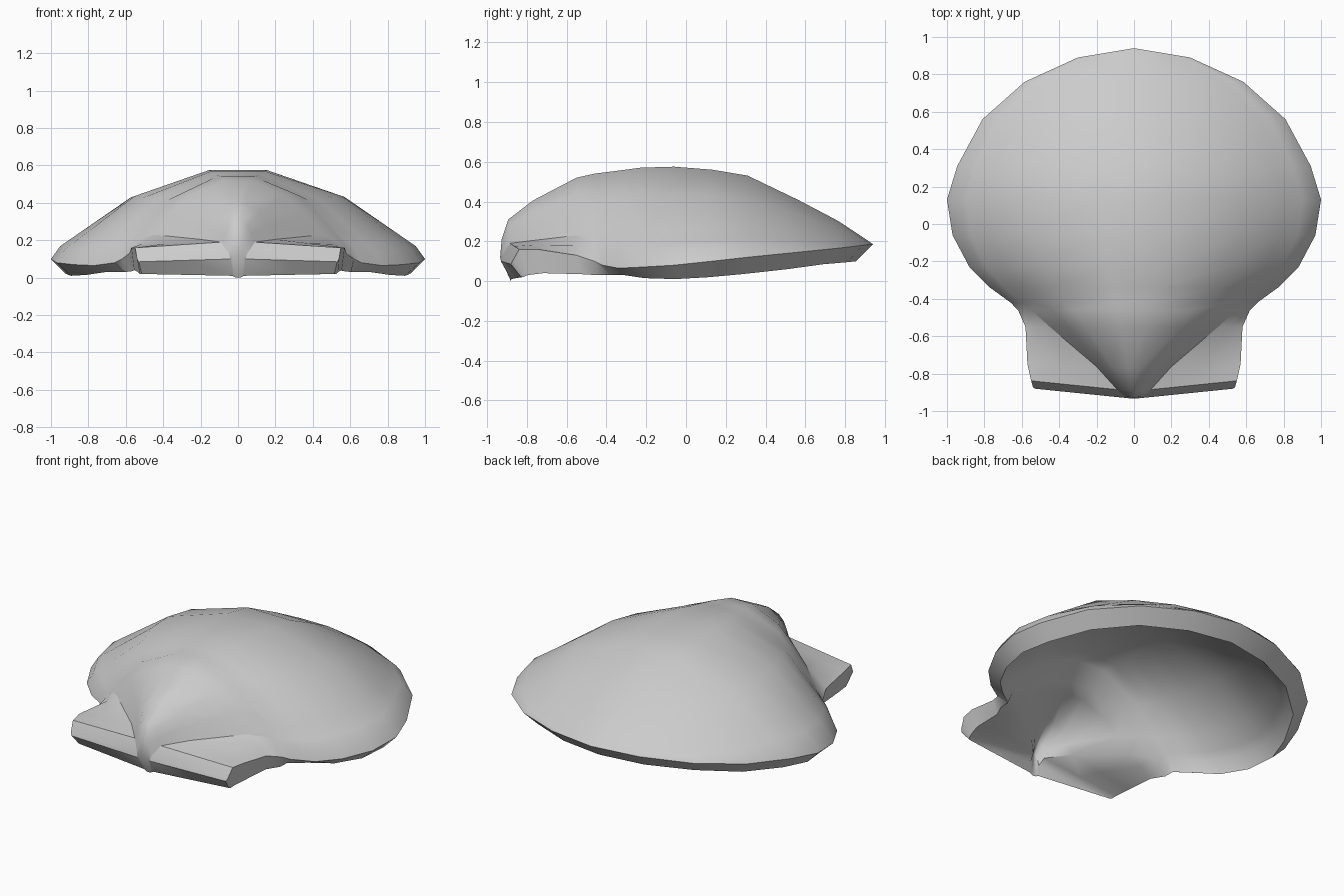
import bpy, bmesh, math

cube = bpy.data.objects.get("Cube")
if cube:
    bpy.data.objects.remove(cube)

# Stations from hinge to fan edge:
# y, outline half width, rim height, lower lip height, crown height, dome half width, seam height
EARS = [
    (-.907, .53, .085, .02, .12, .04, .10),
    (-.90, .54, .10, .02, .21, .05, .13),
    (-.867, .55, .16, .03, .31, .09, .19),
    (-.76, .57, .16, .04, .405, .20, .205),
    (-.55, .58, .13, .035, .52, .45, .23),
    (-.46, .62, .10, .03, .54, .55, .20),
]
FAN = [
    (-.42, .66, .08, .03, .545),
    (-.34, .77, .065, .03, .555),
    (-.23, .88, .07, .015, .57),
    (-.06, .97, .08, .01, .575),
    (.13, 1.0, .10, .02, .56),
    (.31, .945, .12, .035, .53),
    (.56, .81, .145, .06, .41),
    (.76, .585, .165, .085, .305),
    (.89, .30, .18, .095, .22),
    (.94, 0, .185, .10, .185),
]
BODY_COLUMNS = [.16, .57, .8, 1]
FAN_COLUMNS = [.16, .57, .8, .9, .95, 1]
DOME = [(0, 1), (.16, 1), (.57, .72), (.95, .15), (1, 0)]


def dome(u):
    for (a, fa), (b, fb) in zip(DOME, DOME[1:]):
        if u <= b:
            return fa + (fb - fa) * (u - a) / (b - a)


def ear_half(station, inner):
    y, width, rim, lip, crown, body, seam = station
    if inner:
        y = y * .91 - .028
        width -= .015
        body = max(.03, body - .05)
        # Thick floor under the hinge, opening into the hollow
        height = .8 * (crown - seam)
        rim, seam = lip, (lip + seam) / 2
        crown = seam + height
        if station is EARS[0]:
            seam, crown = .01, 0
    half = [(body * u, seam + (crown - seam) * dome(u)) for u in BODY_COLUMNS]
    half += [(body + (width - body) * t, seam + (rim - seam) * t) for t in (.5, 1)]
    return y, half


def fan_half(station, inner):
    y, width, rim, lip, crown = station
    if inner:
        y *= .91
        width *= .92
        rim, crown = lip, max(lip, crown - .045)
        if station is FAN[-1]:
            crown = lip
    return y, [(width * u, rim + (crown - rim) * dome(u)) for u in FAN_COLUMNS]


def section(station, inner):
    """Right to left points across one station."""
    y, half = (ear_half if len(station) > 5 else fan_half)(station, inner)
    # The hinge line bows forward at the middle
    bow = .055 * max(0, min(1, (-.7 - y) / .15))
    right = [(x, y + bow * (x / .54 - .5), z) for x, z in half]
    return [(-x, v, z) for x, v, z in reversed(right)] + right


bm = bmesh.new()
stations = EARS + FAN
outer = [[bm.verts.new(p) for p in section(s, False)] for s in stations]
inner = [[bm.verts.new(p) for p in section(s, True)] for s in stations]


def skin(grid):
    for a, b in zip(grid, grid[1:]):
        for i in range(len(a) - 1):
            bm.faces.new((a[i], a[i + 1], b[i + 1], b[i]))


def border(grid):
    right = [r[-1] for r in grid[1:-1]]
    left = [r[0] for r in reversed(grid[1:-1])]
    return grid[0] + right + grid[-1][::-1] + left


# Outer dome, hollow underside and the bevelled lip joining them
skin(outer)
skin(inner)
top, low = border(outer), border(inner)
for i in range(len(top)):
    j = (i + 1) % len(top)
    bm.faces.new((top[i], top[j], low[j], low[i]))

# Crisp crease where the dome meets the ears
for a, b in zip(outer[:len(EARS) - 1], outer[1:]):
    for i in (len(BODY_COLUMNS) - 1 + len(FAN_COLUMNS), len(FAN_COLUMNS) - len(BODY_COLUMNS)):
        bm.edges.get((a[i], b[i])).smooth = False

bmesh.ops.remove_doubles(bm, verts=bm.verts, dist=.0005)
bmesh.ops.recalc_face_normals(bm, faces=bm.faces)

mesh = bpy.data.meshes.new("scallop_shell")
bm.to_mesh(mesh)
bm.free()
shell = bpy.data.objects.new("scallop_shell", mesh)
bpy.context.collection.objects.link(shell)

# Plain shell grey
grey = bpy.data.materials.new("shell_grey")
grey.use_nodes = True
colour = (.6, .6, .6, 1)
grey.diffuse_color = colour
grey.node_tree.nodes["Principled BSDF"].inputs["Base Color"].default_value = colour
mesh.materials.append(grey)

bpy.ops.object.select_all(action="DESELECT")
shell.select_set(True)
bpy.context.view_layer.objects.active = shell
bpy.ops.object.shade_smooth_by_angle(angle=math.radians(42))
